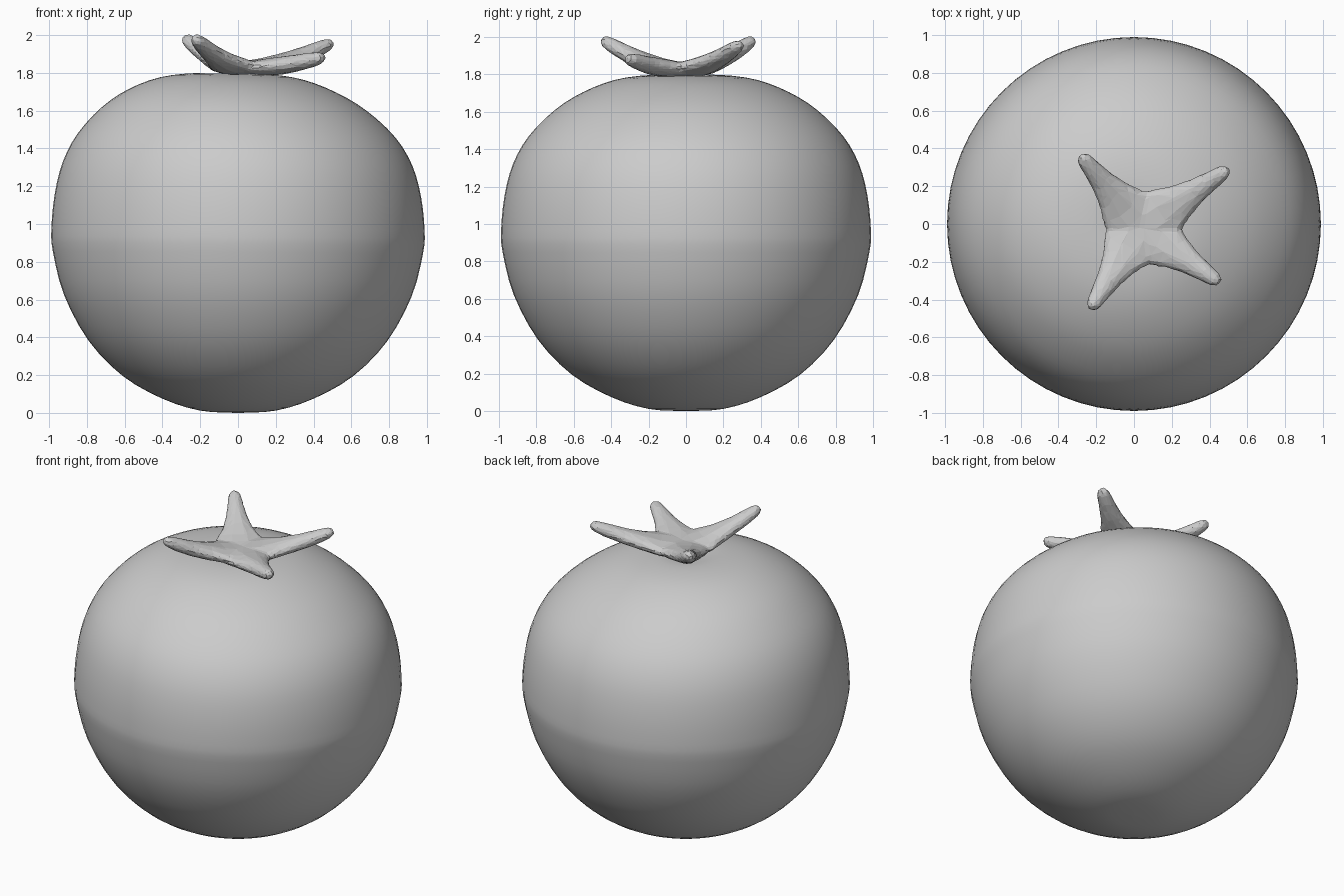
import bpy, bmesh, math
from mathutils import Vector

if "Cube" in bpy.data.objects:
    bpy.data.objects.remove(bpy.data.objects["Cube"])

def spline(pts, steps):
    """Catmull-Rom interpolation through vectors."""
    p = [2 * pts[0] - pts[1]] + pts + [2 * pts[-1] - pts[-2]]
    out = []
    for i in range(1, len(p) - 2):
        a, b, c, d = p[i - 1:i + 3]
        for k in range(steps):
            t = k / steps
            out.append(0.5 * (2 * b + (c - a) * t + (2 * a - 5 * b + 4 * c - d) * t ** 2
                              + (3 * b - a - 3 * c + d) * t ** 3))
    return out + [pts[-1]]

def loft(bm, rings):
    """Skin closed rings and cap both ends."""
    vs = [[bm.verts.new(p) for p in r] for r in rings]
    n = len(vs[0])
    for a, b in zip(vs, vs[1:]):
        for i in range(n):
            j = (i + 1) % n
            bm.faces.new((a[i], a[j], b[j], b[i]))
    bm.faces.new(vs[0][::-1])
    bm.faces.new(vs[-1])

def finish(bm, name):
    bmesh.ops.recalc_face_normals(bm, faces=bm.faces)
    me = bpy.data.meshes.new(name)
    bm.to_mesh(me)
    bm.free()
    ob = bpy.data.objects.new(name, me)
    bpy.context.collection.objects.link(ob)
    return ob

# Fruit body: lathed squashed ball with a shallow dimple, top leaning slightly
profile = [(0.01, 0), (0.2, 0.012), (0.4, 0.075), (0.61, 0.195), (0.79, 0.38), (0.92, 0.62),
           (0.98, 0.85), (0.988, 0.97), (0.97, 1.15), (0.925, 1.32), (0.84, 1.47),
           (0.70, 1.61), (0.55, 1.705), (0.38, 1.77), (0.2, 1.795), (0.08, 1.785), (0.01, 1.78)]
rings = []
for p in spline([Vector(q) for q in profile], 3):
    r, z = max(p.x, 0.005), max(p.y, 0)
    ring = []
    for i in range(64):
        a = math.tau * i / 64
        x, y = r * math.cos(a), r * math.sin(a)
        lean = 0.035 * (z / 1.8) ** 4 * math.sin(math.pi * min(r, 1))
        ring.append((x - lean, y, z - 0.02 * x * (z / 1.8) ** 2))
    rings.append(ring)
bm = bmesh.new()
loft(bm, rings)
body = finish(bm, "fruit_body")
for f in body.data.polygons:
    f.use_smooth = True

# Calyx: four tapering upturned arms fused into one star
centre = Vector((0.035, -0.02, 1.81))
tips = [(-0.275, 0.355, 1.97), (0.49, 0.285, 1.945), (0.445, -0.305, 1.87), (-0.225, -0.44, 1.97)]
sections = [(-0.1, 0.10, 0.035), (0, 0.15, 0.04), (0.25, 0.15, 0.045), (0.45, 0.10, 0.048),
            (0.65, 0.068, 0.046), (0.85, 0.05, 0.042), (0.97, 0.04, 0.034), (1.02, 0.022, 0.02)]
bm = bmesh.new()
for tip in tips:
    d = Vector(tip) - centre
    flat = Vector((d.x, d.y, 0))
    side = Vector((-d.y, d.x, 0)).normalized()
    rings = []
    for t, w, h in sections:
        c = centre + flat * t + Vector((0, 0, d.z * abs(t) ** 1.7 + 0.012))
        slope = Vector((flat.x, flat.y, d.z * 1.7 * abs(t) ** 0.7)).normalized()
        up = slope.cross(side)
        rings.append([c + side * w * math.cos(math.tau * k / 10) + up * h * math.sin(math.tau * k / 10)
                      for k in range(10)])
    loft(bm, rings)
calyx = finish(bm, "calyx")
m = calyx.modifiers.new("fuse", 'REMESH')
m.mode = 'VOXEL'
m.voxel_size = 0.014
m = calyx.modifiers.new("soften", 'SMOOTH')
m.iterations = 4
m = calyx.modifiers.new("facets", 'DECIMATE')
m.ratio = 0.12
